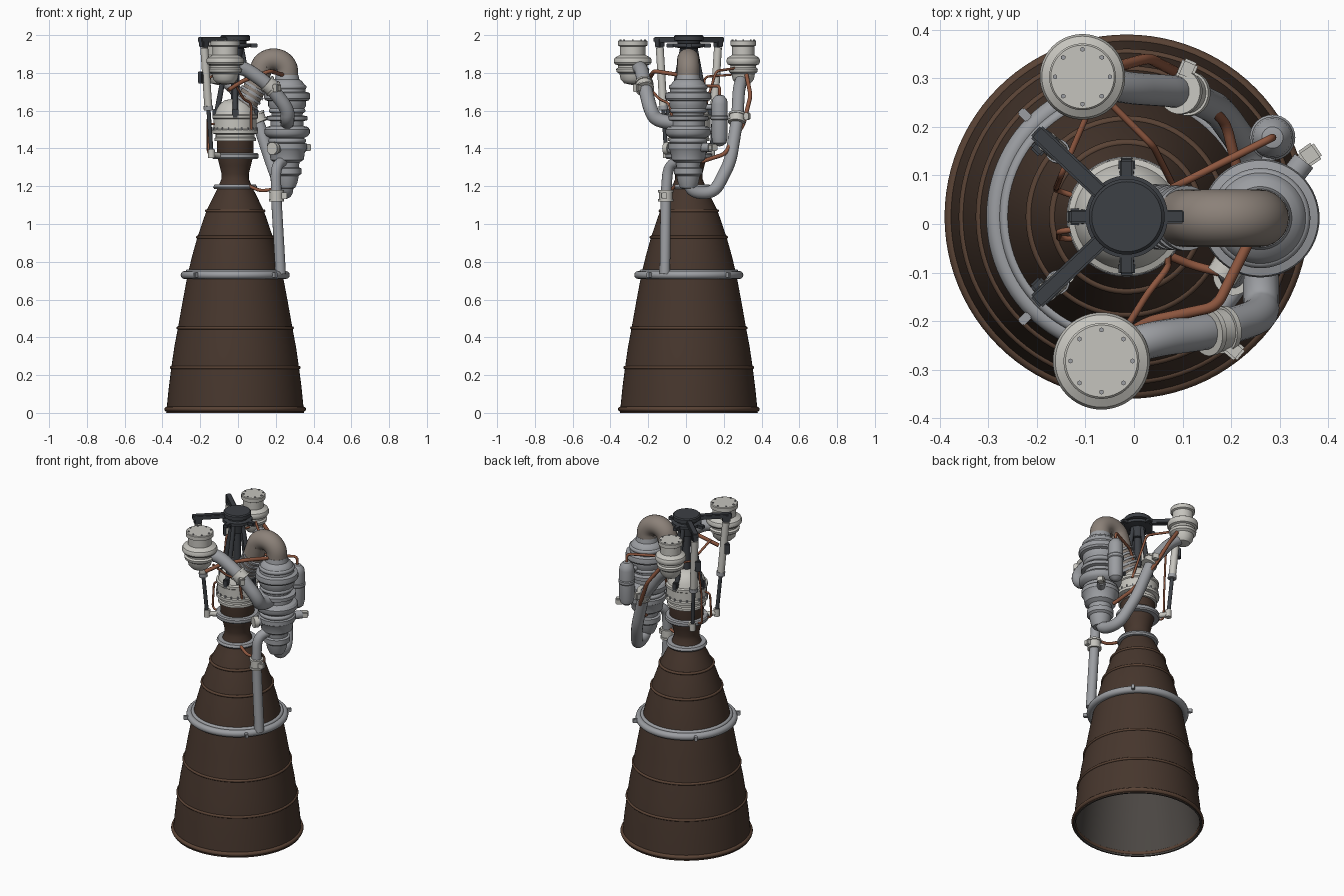
import bpy, bmesh
from math import pi, cos, sin
from mathutils import Vector as V

CX, CY = -0.015, 0.015          # engine axis
PX, PY = 0.26, 0.012            # turbopump axis


def mat(name, c):
    m = bpy.data.materials.new(name)
    m.diffuse_color = (*c, 1)
    return m


BROWN = mat("brown_metal", (0.062, 0.037, 0.026))
TRIM = mat("brown_trim", (0.10, 0.055, 0.035))
LINER = mat("liner", (0.07, 0.062, 0.056))
STEEL = mat("steel", (0.33, 0.34, 0.36))
PALE = mat("pale_metal", (0.56, 0.55, 0.51))
DARK = mat("dark_metal", (0.045, 0.05, 0.058))
DUCT = mat("warm_metal", (0.26, 0.22, 0.19))
COPPER = mat("copper", (0.27, 0.095, 0.05))


def finish(name, bm, m):
    bmesh.ops.recalc_face_normals(bm, faces=bm.faces)
    me = bpy.data.meshes.new(name)
    bm.to_mesh(me)
    bm.free()
    ob = bpy.data.objects.new(name, me)
    bpy.context.collection.objects.link(ob)
    me.materials.append(m)
    bpy.ops.object.select_all(action='DESELECT')
    ob.select_set(True)
    bpy.context.view_layer.objects.active = ob
    bpy.ops.object.shade_smooth_by_angle(angle=0.6)
    return ob


def lathe(name, prof, x, y, m, seg=48, closed=False):
    """Spin (radius, z) points about a vertical axis."""
    bm = bmesh.new()
    vs = [bm.verts.new((r, 0, z)) for r, z in prof]
    es = [bm.edges.new(p) for p in zip(vs, vs[1:])]
    if closed:
        es.append(bm.edges.new((vs[-1], vs[0])))
    bmesh.ops.spin(bm, geom=vs + es, cent=(0, 0, 0), axis=(0, 0, 1),
                   angle=2 * pi, steps=seg, use_merge=True)
    bmesh.ops.remove_doubles(bm, verts=bm.verts, dist=1e-5)
    bmesh.ops.translate(bm, verts=bm.verts, vec=(x, y, 0))
    return finish(name, bm, m)


def ring(name, x, y, z, R, r, m, seg=64):
    return lathe(name, [(R + r * cos(a * pi / 6), z + r * sin(a * pi / 6)) for a in range(12)],
                 x, y, m, seg, True)


def rod(name, a, b, r, m, r2=None, seg=20):
    a, b = V(a), V(b)
    bm = bmesh.new()
    bmesh.ops.create_cone(bm, cap_ends=True, segments=seg, radius1=r,
                          radius2=r if r2 is None else r2, depth=(b - a).length)
    bm.transform((b - a).to_track_quat('Z', 'Y').to_matrix().to_4x4())
    bmesh.ops.translate(bm, verts=bm.verts, vec=(a + b) / 2)
    return finish(name, bm, m)


def box(name, c, size, m, rot=0.0):
    bm = bmesh.new()
    bmesh.ops.create_cube(bm, size=1)
    bmesh.ops.scale(bm, verts=bm.verts, vec=size)
    bmesh.ops.bevel(bm, geom=bm.edges[:], offset=min(size) * 0.15, segments=2, affect='EDGES')
    ob = finish(name, bm, m)
    ob.location, ob.rotation_euler = c, (0, 0, rot)
    return ob


def pipe(name, pts, r, m, bend=0.06, res=6):
    """Tube along a path whose corners are rounded."""
    pts = [V(p) for p in pts]
    out = [pts[0]]
    for a, b, c in zip(pts, pts[1:], pts[2:]):
        p = b + (a - b).normalized() * min(bend, (a - b).length * 0.48)
        q = b + (c - b).normalized() * min(bend, (c - b).length * 0.48)
        out += [p * (1 - t) ** 2 + b * 2 * t * (1 - t) + q * t * t for t in (i / 8 for i in range(9))]
    out.append(pts[-1])
    cu = bpy.data.curves.new(name, 'CURVE')
    cu.dimensions, cu.bevel_depth, cu.bevel_resolution, cu.use_fill_caps = '3D', r, res, True
    sp = cu.splines.new('POLY')
    sp.points.add(len(out) - 1)
    for p, co in zip(sp.points, out):
        p.co = (*co, 1)
    sp.use_smooth = True
    ob = bpy.data.objects.new(name, cu)
    bpy.context.collection.objects.link(ob)
    cu.materials.append(m)
    return ob


def collar(name, c, d, r, h):
    c, d = V(c), V(d).normalized()
    rod(name, c - d * h, c + d * h, r, PALE, seg=32)
    for s in (-1, 1):
        rod(name + "_lip", c + d * (s * h - 0.006), c + d * (s * h + 0.006), r + 0.005, PALE, seg=32)


# nozzle bell, throat and combustion chamber
bell = [(0.365, 0), (0.352, 0.13), (0.338, 0.24), (0.322, 0.35), (0.303, 0.45), (0.28, 0.58),
        (0.252, 0.73), (0.228, 0.83), (0.2, 0.93), (0.152, 1.07), (0.118, 1.14), (0.09, 1.195),
        (0.072, 1.24), (0.072, 1.265), (0.083, 1.31), (0.096, 1.36), (0.098, 1.47)]
lathe("nozzle_bell", bell, CX, CY, BROWN, 96)
inner = [(r - 0.01, z) for r, z in bell[:13]]
lathe("nozzle_liner", [bell[0]] + inner + [(0, 1.24)], CX, CY, LINER, 96)
for z, r in ((0.02, 0.362), (0.24, 0.338), (0.45, 0.303), (0.93, 0.2), (1.07, 0.152)):
    ring("bell_band", CX, CY, z, r, 0.013 if z < 0.1 else 0.008, TRIM, 96)

# exhaust manifold with tabs
ring("exhaust_manifold", CX, CY, 0.73, 0.268, 0.021, STEEL, 96)
ring("manifold_rim", CX, CY, 0.748, 0.25, 0.012, STEEL, 96)
for i in range(4):
    a = pi / 4 + i * pi / 2
    box("manifold_tab", (CX + 0.295 * cos(a), CY + 0.295 * sin(a), 0.73), (0.03, 0.018, 0.025), STEEL, a)
lathe("throat_ring", [(0.08, 1.183), (0.11, 1.185), (0.117, 1.195), (0.11, 1.208), (0.075, 1.21)], CX, CY, STEEL)
lathe("chamber_flange", [(0.09, 1.345), (0.118, 1.345), (0.124, 1.352), (0.124, 1.368),
                         (0.118, 1.375), (0.09, 1.375)], CX, CY, STEEL)

# injector head and dome
lathe("injector_head", [(0.095, 1.44), (0.11, 1.44), (0.11, 1.455), (0.103, 1.46), (0.103, 1.475), (0.122, 1.48),
                        (0.122, 1.497), (0.114, 1.502), (0.114, 1.555), (0.12, 1.56), (0.12, 1.575), (0.108, 1.58),
                        (0.1, 1.605), (0.082, 1.635), (0.055, 1.655), (0, 1.665)], CX, CY, PALE, 64)
for i in range(20):
    a = i * pi / 10
    p = V((CX + 0.117 * cos(a), CY + 0.117 * sin(a), 1.495))
    rod("injector_bolt", p, p + V((0, 0, 0.016)), 0.005, STEEL, seg=6)

# thrust mount hub, struts and arms
lathe("mount_hub", [(0, 2.0), (0.072, 2.0), (0.078, 1.994), (0.078, 1.972), (0.06, 1.968), (0.06, 1.957),
                    (0.085, 1.955), (0.085, 1.938), (0.045, 1.93), (0.035, 1.87), (0, 1.86)], CX, CY, DARK)
for i in range(4):
    a = i * pi / 2
    d = V((cos(a), sin(a), 0))
    c = V((CX, CY, 0))
    rod("mount_strut", c + d * 0.035 + V((0, 0, 1.93)), c + d * 0.1 + V((0, 0, 1.57)), 0.012, DARK, 0.015)
    box("strut_foot", c + d * 0.103 + V((0, 0, 1.585)), (0.035, 0.034, 0.05), DARK, a)
    box("hub_lug", c + d * 0.098 + V((0, 0, 1.945)), (0.04, 0.028, 0.022), DARK, a)
rod("gimbal_post", (CX, CY, 1.65), (CX, CY, 1.9), 0.022, DARK)

for s in (-1, 1):
    a = s * 0.76 * pi
    box("mount_arm", (CX - 0.115, CY + s * 0.108, 1.975), (0.2, 0.034, 0.028), DARK, a)
    top = V((CX - 0.165, CY + s * 0.155, 1.95))
    low = V((CX - 0.125, CY + s * 0.12, 1.37))
    # steering actuators
    box("arm_clevis", top + V((0, 0, 0.01)), (0.045, 0.038, 0.05), DARK, a)
    rod("actuator_body", top.lerp(low, 0.03), top.lerp(low, 0.58), 0.021, PALE)
    rod("actuator_collar", top.lerp(low, 0.56), top.lerp(low, 0.6), 0.025, STEEL)
    rod("actuator_rod", top.lerp(low, 0.58), low, 0.011, DARK)
    rod("actuator_end", low - V((0, 0, 0.02)), low + V((0, 0, 0.025)), 0.018, PALE)
    rod("actuator_bracket", low, (CX - 0.07, CY + s * 0.07, 1.36), 0.015, PALE)
    box("actuator_valve", top.lerp(low, 0.3) + V((-0.025, 0, 0)), (0.03, 0.035, 0.065), DARK, a)

# turbopump stack
lathe("turbopump", [(0, 1.79), (0.06, 1.79), (0.065, 1.765), (0.08, 1.755), (0.095, 1.735), (0.098, 1.7),
                    (0.119, 1.694), (0.122, 1.68), (0.122, 1.665), (0.115, 1.655), (0.1, 1.65), (0.1, 1.625),
                    (0.085, 1.6), (0.082, 1.575), (0.108, 1.57), (0.108, 1.55), (0.088, 1.545), (0.088, 1.52),
                    (0.11, 1.513), (0.12, 1.5), (0.12, 1.48), (0.11, 1.465), (0.09, 1.455), (0.09, 1.43),
                    (0.106, 1.425), (0.106, 1.4), (0.095, 1.385), (0.088, 1.34), (0.065, 1.325), (0.062, 1.3),
                    (0.075, 1.295), (0.075, 1.265), (0.062, 1.255), (0.055, 1.22), (0.042, 1.19), (0, 1.185)],
      PX, PY, STEEL, 64)
for z, r in ((1.725, 0.09), (1.6, 0.084), (1.44, 0.088)):
    ring("pump_seam", PX, PY, z, r, 0.013, STEEL)

# hot gas duct with bellows
pipe("gas_duct", [(PX, PY, 1.76), (PX, PY, 1.875), (0.19, PY, 1.875 + 0.0), (0.19, PY, 1.875)][:1]
     + [(PX + 0.071 * (cos(i * pi / 12) - 1), PY, 1.805 + 0.066 * sin(i * pi / 12) + 0.0) for i in range(11)]
     + [(0.085, PY, 1.71), (0.02, CY, 1.6)], 0.059, DUCT, 0.03, 10)
for i in range(5):
    p = V((0.105, PY, 1.745)).lerp(V((0.045, CY, 1.645)), i / 4)
    d = V((-0.06, 0, -0.1)).normalized() * 0.007
    rod("duct_bellows", p - d, p + d, 0.067, STEEL, seg=36)

# propellant inlets with bolted caps
for name, x, y, k in (("front_inlet", -0.067, -0.282, 1.0), ("back_inlet", -0.106, 0.303, 0.88)):
    prof = [(0, 1.972), (0.074, 1.972), (0.078, 1.968), (0.078, 1.945), (0.067, 1.94), (0.067, 1.895), (0.08, 1.888),
            (0.095, 1.88), (0.1, 1.87), (0.1, 1.855), (0.093, 1.845), (0.078, 1.84), (0.078, 1.828), (0.088, 1.82),
            (0.085, 1.805), (0.07, 1.795), (0.064, 1.765), (0.045, 1.745), (0, 1.735)]
    lathe(name, [(r * k, z) for r, z in prof], x, y, PALE, 56)
    for i in range(8):
        a = i * pi / 4
        p = V((x + 0.064 * k * cos(a), y + 0.064 * k * sin(a), 1.97))
        rod(name + "_bolt", p, p + V((0, 0, 0.007)), 0.005, STEEL, seg=6)

# feed pipes and turbine exhaust
pipe("front_feed_pipe", [(-0.04, -0.265, 1.82), (0.03, -0.238, 1.83), (0.165, -0.22, 1.735),
                         (0.262, -0.19, 1.61), (0.262, -0.16, 1.55), (PX, -0.06, 1.535)], 0.037, STEEL)
collar("front_feed_collar", (0.17, -0.22, 1.73), (0.14, 0.02, -0.12), 0.044, 0.02)
box("front_feed_valve", (0.205, -0.258, 1.72), (0.04, 0.035, 0.04), PALE, -0.7)
pipe("back_feed_pipe", [(-0.1, 0.3, 1.78), (-0.02, 0.28, 1.72), (0.1, 0.272, 1.56), (0.175, 0.235, 1.33),
                        (0.235, 0.15, 1.165), (PX, 0.04, 1.165), (PX, PY, 1.22)], 0.033, STEEL)
collar("back_feed_collar", (0.105, 0.27, 1.56), (0.1, -0.02, -0.22), 0.041, 0.02)
box("back_feed_valve", (0.11, 0.318, 1.57), (0.035, 0.04, 0.04), PALE, -0.4)
pipe("exhaust_pipe", [(0.25, -0.02, 1.34), (0.2, -0.095, 1.31), (0.202, -0.107, 1.15), (0.226, -0.112, 0.735)],
     0.028, STEEL)
collar("exhaust_collar", (0.203, -0.107, 1.15), (0, 0, 1), 0.035, 0.024)
box("exhaust_valve", (0.24, -0.115, 1.15), (0.04, 0.03, 0.035), PALE)

# accumulator bottle and side fittings on the pump
lathe("accumulator", [(0, 1.685), (0.022, 1.68), (0.039, 1.66), (0.043, 1.635), (0.043, 1.575), (0.047, 1.57),
                      (0.047, 1.555), (0.043, 1.55), (0.043, 1.46), (0.036, 1.43), (0.018, 1.415), (0, 1.41)],
      0.285, 0.178, STEEL, 32)
for z in (1.5, 1.62):
    rod("accumulator_bracket", (PX, PY + 0.05, z), (0.285, 0.17, z), 0.014, STEEL)
rod("pump_fitting", (PX, PY, 1.405), (0.35, 0.13, 1.405), 0.024, STEEL)
box("pump_sensor", (0.362, 0.142, 1.405), (0.04, 0.04, 0.035), PALE, 0.6)
rod("lower_fitting", (PX, PY, 1.4), (0.185, -0.1, 1.4), 0.026, STEEL)
rod("fitting_cap", (0.195, -0.085, 1.4), (0.18, -0.108, 1.4), 0.033, PALE)

# copper lines
lines = [
    (0.011, [(-0.05, 0.32, 1.79), (0.03, 0.342, 1.68), (0.1, 0.305, 1.53), (0.19, 0.205, 1.37), (0.22, 0.08, 1.33)]),
    (0.011, [(-0.05, -0.25, 1.71), (0.03, -0.2, 1.76), (0.17, -0.17, 1.81), (0.235, -0.04, 1.79)]),
    (0.008, [(0.285, 0.178, 1.67), (0.285, 0.178, 1.73), (0.1, 0.085, 1.73), (0.03, 0.05, 1.63)]),
    (0.007, [(-0.02, -0.22, 1.75), (0.03, -0.14, 1.66), (0.07, -0.09, 1.64), (0.07, -0.06, 1.5)]),
    (0.006, [(-0.09, 0.24, 1.79), (-0.15, 0.1, 1.78), (-0.16, 0.075, 1.55), (-0.16, 0.07, 1.37), (-0.1, 0.05, 1.36)]),
    (0.006, [(-0.11, -0.01, 1.53), (-0.155, -0.015, 1.53), (-0.155, -0.03, 1.37), (-0.1, -0.03, 1.36)]),
    (0.009, [(0.06, -0.06, 1.2), (0.12, -0.085, 1.175), (0.2, -0.105, 1.185)]),
    (0.007, [(-0.1, 0.3, 1.83), (0.04, 0.16, 1.81), (0.08, 0.08, 1.55)])]
for i, (r, pts) in enumerate(lines):
    pipe("copper_line_%d" % i, pts, r, COPPER, 0.025, 3)
